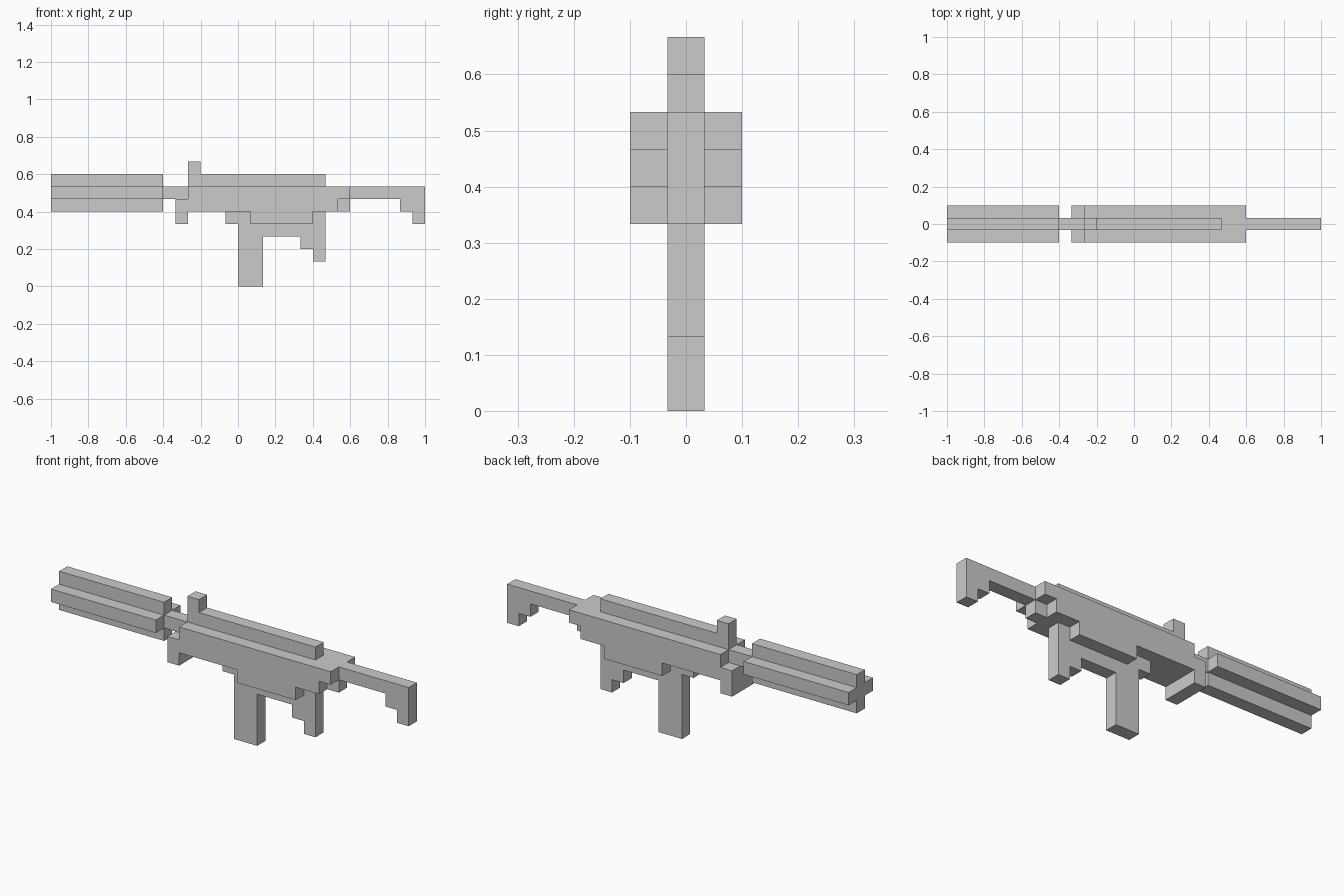
import bpy
import bmesh
from mathutils import Vector

if "Cube" in bpy.data.objects:
    bpy.data.objects.remove(bpy.data.objects["Cube"])

U = 1 / 15  # one block of the blocky design


def extrude(name, points, start, depth, axis):
    """Extrude a 2D outline (block units): axis 'y' uses (x, z), axis 'x' uses (y, z)."""
    bm = bmesh.new()
    if axis == 'y':
        verts = [bm.verts.new((a * U, start * U, b * U)) for a, b in points]
        move = Vector((0, depth * U, 0))
    else:
        verts = [bm.verts.new((start * U, a * U, b * U)) for a, b in points]
        move = Vector((depth * U, 0, 0))
    face = bm.faces.new(verts)
    result = bmesh.ops.extrude_face_region(bm, geom=[face], use_keep_orig=True)
    bmesh.ops.translate(bm, vec=move,
                        verts=[v for v in result['geom'] if isinstance(v, bmesh.types.BMVert)])
    bmesh.ops.recalc_face_normals(bm, faces=bm.faces)
    mesh = bpy.data.meshes.new(name)
    bm.to_mesh(mesh)
    bm.free()
    obj = bpy.data.objects.new(name, mesh)
    bpy.context.collection.objects.link(obj)
    return obj


def plate(name, points, width):
    """Side outline centred on y = 0."""
    return extrude(name, points, -width / 2, width, 'y')


def rect(x0, x1, z0, z1):
    return [(x0, z0), (x1, z0), (x1, z1), (x0, z1)]


# Muzzle sleeve with a plus-shaped section
plus = [(-.5, 6), (.5, 6), (.5, 7), (1.5, 7), (1.5, 8), (.5, 8),
        (.5, 9), (-.5, 9), (-.5, 8), (-1.5, 8), (-1.5, 7), (-.5, 7)]
extrude('muzzle_sleeve', plus, -15, 9, 'x')

# Barrel link
plate('barrel', rect(-6, -4, 7, 8), 1)

# Wide receiver with front lug and lower housing
plate('receiver', [(-4, 8), (9, 8), (9, 7), (8, 7), (8, 6), (6, 6), (6, 5), (1, 5),
                   (1, 6), (-4, 6), (-4, 5), (-5, 5), (-5, 7), (-4, 7)], 3)

# Top rail with the raised front sight
plate('top_rail_and_sight', [(-4, 8), (7, 8), (7, 9), (-3, 9), (-3, 10), (-4, 10)], 1)

# Magazine with its catch in front
plate('magazine', [(-1, 6), (-1, 5), (0, 5), (0, 0), (2, 0), (2, 5), (1, 5), (1, 6)], 1)

# Trigger guard bar
plate('trigger_guard', rect(2, 5, 4, 5), 1)

# Stepped rear grip
plate('rear_grip', [(5, 3), (6, 3), (6, 2), (7, 2), (7, 6), (6, 6), (6, 5), (5, 5)], 1)

# Stock mount under the receiver's rear
plate('stock_mount', rect(8, 9, 6, 7), 1)

# Stock with stepped butt
plate('stock', [(9, 7), (13, 7), (13, 6), (14, 6), (14, 5), (15, 5), (15, 8), (9, 8)], 1)
